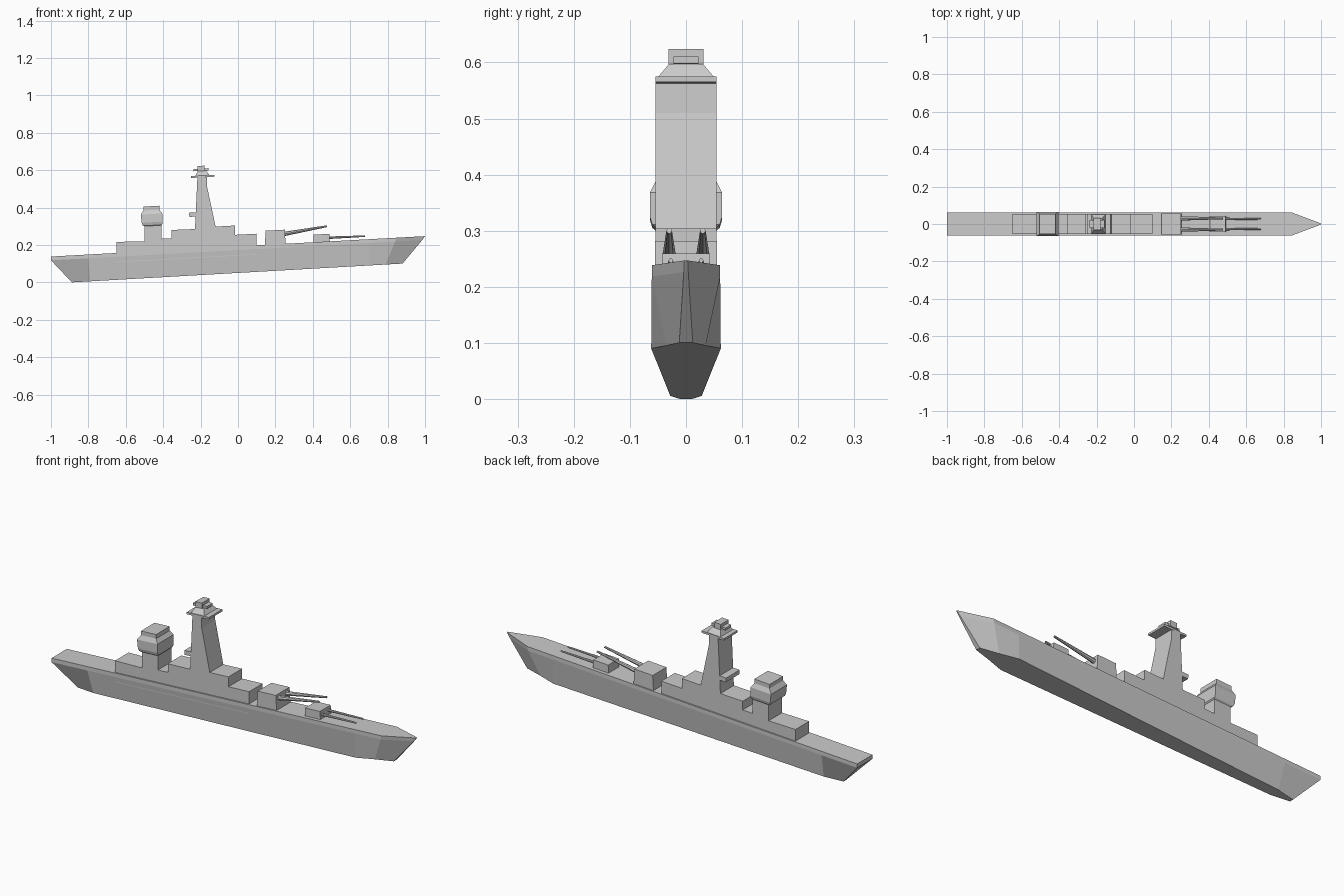
import bpy, bmesh, math
from mathutils import Vector

if "Cube" in bpy.data.objects:
    bpy.data.objects.remove(bpy.data.objects["Cube"])


def finish(name, bm):
    bmesh.ops.recalc_face_normals(bm, faces=bm.faces)
    me = bpy.data.meshes.new(name)
    bm.to_mesh(me)
    bm.free()
    ob = bpy.data.objects.new(name, me)
    bpy.context.collection.objects.link(ob)
    return ob


def loft(name, rings):
    """Skin closed rings of equal length and cap both ends."""
    bm = bmesh.new()
    vs = [[bm.verts.new(p) for p in r] for r in rings]
    n = len(vs[0])
    for a, b in zip(vs, vs[1:]):
        for i in range(n):
            j = (i + 1) % n
            bm.faces.new((a[i], a[j], b[j], b[i]))
    bm.faces.new(vs[0])
    bm.faces.new(vs[-1])
    return finish(name, bm)


def extrude_profile(name, pts, w):
    """Side profile (x, z) given thickness from y=-w to y=w."""
    return loft(name, [[(x, y, z) for x, z in pts] for y in (-w, w)])


def stack(name, levels):
    """Rectangular sections (z, x0, x1, half width), tilted with the deck."""
    return loft(name, [[(x0, -w, z), (x1, -w, z + (x1 - x0) * TILT),
                        (x1, w, z + (x1 - x0) * TILT), (x0, w, z)]
                       for z, x0, x1, w in levels])


def barrel(name, start, end, r0, r1):
    a, b = Vector(start), Vector(end)
    d = (b - a).normalized()
    u = Vector((0, 1, 0)) - d * d.y
    u.normalize()
    v = d.cross(u)
    ring = lambda c, r: [c + r * (math.cos(t) * u + math.sin(t) * v)
                         for t in (k * math.tau / 8 for k in range(8))]
    return loft(name, [ring(a, r0), ring(b, r1)])


TILT = 0.0545


def deck_z(x):
    return 0.138 + TILT * (x + 1)


def outline(half, zf):
    pts = [(x, -w, zf(x)) for x, w in half]
    return pts + [(x, w, z) for x, w, z in ((p[0], -p[1], p[2]) for p in reversed(pts))]


# Hull: bottom, underside of deck edge, deck
bottom = [(-.888, .01), (-.79, .028), (.70, .062), (.79, .035), (.88, .012)]
lower = [(-1, .061), (-.80, .061), (.70, .061), (.84, .061), (.985, .004)]
deck = [(-1, .061), (-.80, .061), (.70, .061), (.845, .061), (1, .003)]
loft("hull", [outline(bottom, lambda x: .0568 * (x + .888)),
              outline(lower, lambda x: deck_z(x) - .02),
              outline(deck, deck_z)])

# Stepped superstructure with the tower in one side profile
extrude_profile("superstructure", [
    (-.65, deck_z(-.65) - .05), (.10, deck_z(.10) - .05), (.10, .26), (-.015, .254),
    (-.015, .304), (-.12, .298), (-.15, .44), (-.165, .51), (-.167, .562),
    (-.217, .56), (-.23, .285), (-.355, .28), (-.355, .236), (-.41, .233),
    (-.41, .222), (-.65, .216)], .054)

# Funnel
stack("funnel", [(.21, -.50, -.41, .054), (.30, -.50, -.41, .054),
                 (.305, -.51, -.405, .06), (.318, -.515, -.405, .064),
                 (.362, -.52, -.405, .064), (.384, -.505, -.42, .054)])
stack("funnel_cap", [(.38, -.505, -.42, .054), (.405, -.505, -.42, .054)])

# Tower ledge, platform and masthead
stack("tower_ledge", [(.35, -.26, -.21, .054), (.372, -.262, -.21, .054)])
stack("tower_platform", [(.558, -.25, -.125, .054), (.568, -.25, -.125, .054)])
stack("masthead_base", [(.565, -.23, -.15, .054), (.595, -.215, -.17, .03)])
stack("masthead_plate", [(.594, -.237, -.157, .022), (.606, -.237, -.157, .022)])
stack("masthead_cap", [(.594, -.216, -.18, .031), (.622, -.216, -.18, .031)])

# Turrets
stack("rear_turret", [(.19, .143, .255, .055), (.276, .148, .25, .055)])
stack("front_turret", [(.20, .403, .492, .043), (.255, .405, .488, .043)])

# Gun barrels
for side, s in (("right", -1), ("left", 1)):
    barrel("rear_barrel_" + side, (.23, s * .03, .256), (.475, s * .03, .30), .012, .005)
    barrel("front_barrel_" + side, (.47, s * .027, .238), (.68, s * .027, .247), .007, .004)
